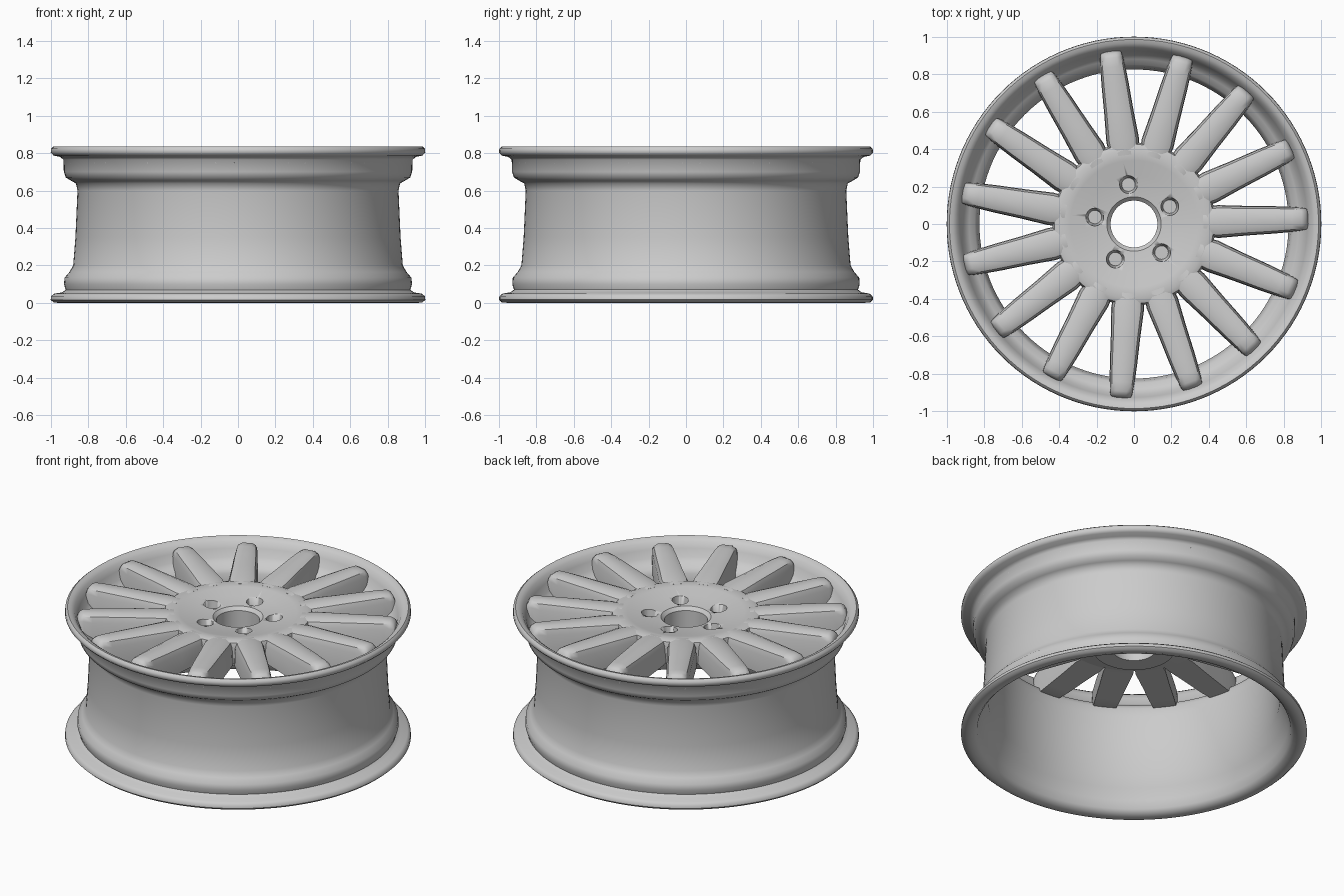
import bpy, bmesh, math
from mathutils import Matrix, Vector

SPOKES = 15
SPOKE_OFFSET = math.radians(1.7)
LUGS = 5
LUG_OFFSET = math.radians(26)

cube = bpy.data.objects.get("Cube")
if cube:
    bpy.data.objects.remove(cube, do_unlink=True)

metal = bpy.data.materials.new("light grey metal")
metal.use_nodes = True
metal.diffuse_color = (0.6, 0.6, 0.6, 1)
metal.node_tree.nodes["Principled BSDF"].inputs["Base Color"].default_value = (0.6, 0.6, 0.6, 1)


def finish(bm, name, angle=35):
    """Turn a bmesh into a smooth shaded metal object."""
    bmesh.ops.recalc_face_normals(bm, faces=bm.faces)
    mesh = bpy.data.meshes.new(name)
    bm.to_mesh(mesh)
    bm.free()
    mesh.materials.append(metal)
    obj = bpy.data.objects.new(name, mesh)
    bpy.context.collection.objects.link(obj)
    bpy.ops.object.select_all(action="DESELECT")
    obj.select_set(True)
    bpy.context.view_layer.objects.active = obj
    bpy.ops.object.shade_smooth_by_angle(angle=math.radians(angle))
    return obj


def lathe(profile, steps=120):
    """Revolve a closed (radius, height) outline around z."""
    bm = bmesh.new()
    rings = []
    for i in range(steps):
        a = 2 * math.pi * i / steps
        rings.append([bm.verts.new((r * math.cos(a), r * math.sin(a), z)) for r, z in profile])
    for i in range(steps):
        here, there = rings[i], rings[(i + 1) % steps]
        for j in range(len(profile)):
            k = (j + 1) % len(profile)
            bm.faces.new((here[j], there[j], there[k], here[k]))
    return bm


# Rim barrel: outer side from bottom to top, then the inner side back down
rim_outer = [(0.925, 0.01), (0.955, 0), (0.985, 0.003), (1, 0.017), (0.998, 0.036), (0.98, 0.05),
             (0.94, 0.056), (0.92, 0.07), (0.929, 0.10), (0.926, 0.135), (0.90, 0.165),
             (0.88, 0.20), (0.868, 0.35), (0.857, 0.60), (0.865, 0.638), (0.89, 0.652),
             (0.92, 0.67), (0.93, 0.70), (0.932, 0.765), (0.95, 0.78), (0.985, 0.787)]
rim_inner = [(1, 0.803), (0.998, 0.824), (0.985, 0.835), (0.965, 0.83), (0.945, 0.815),
             (0.925, 0.78), (0.908, 0.732), (0.88, 0.705), (0.85, 0.69), (0.836, 0.66),
             (0.825, 0.60), (0.84, 0.22), (0.872, 0.15), (0.893, 0.08), (0.907, 0.03)]
finish(lathe(rim_outer + rim_inner), "rim_barrel", 50)

# Hub: dished disc with a centre bore and a mounting boss underneath
hub_outline = [(0.125, 0.57), (0.235, 0.57), (0.255, 0.64), (0.42, 0.67), (0.435, 0.77),
               (0.425, 0.805), (0.40, 0.815), (0.34, 0.808), (0.26, 0.787), (0.145, 0.775),
               (0.125, 0.755)]
hub = finish(lathe(hub_outline, 90), "hub")

# Lug holes: tapered pockets cut into the hub face
bm = bmesh.new()
for i in range(LUGS):
    a = LUG_OFFSET + 2 * math.pi * i / LUGS
    place = Matrix.Translation((0.212 * math.cos(a), 0.212 * math.sin(a), 0.76))
    bmesh.ops.create_cone(bm, cap_ends=True, segments=20, radius1=0.036, radius2=0.054,
                          depth=0.14, matrix=place)
cutter = finish(bm, "lug_hole_cutter")
cutter.hide_render = True
cut = hub.modifiers.new("lug_holes", "BOOLEAN")
cut.operation = "DIFFERENCE"
cut.solver = "EXACT"
cut.object = cutter
bpy.context.view_layer.objects.active = hub
bpy.ops.object.modifier_apply(modifier=cut.name)
bpy.data.objects.remove(cutter, do_unlink=True)

# Spokes: tapered lofts; each station is (radius, half width, top, bottom)
stations = [(0.37, 0.078, 0.812, 0.67), (0.45, 0.088, 0.82, 0.67), (0.60, 0.079, 0.824, 0.665),
            (0.75, 0.073, 0.828, 0.66), (0.845, 0.067, 0.83, 0.66), (0.895, 0.062, 0.829, 0.69),
            (0.918, 0.058, 0.817, 0.715), (0.93, 0.05, 0.79, 0.745)]


def section(r, w, top, bottom):
    """Crowned cross-section with drafted sides and softened upper edges."""
    shoulder = bottom + 0.72 * (top - bottom)
    half = [(w, bottom), (0.96 * w, shoulder), (0.82 * w, top - 0.013), (0.45 * w, top)]
    return [Vector((r, y, z)) for y, z in half] + [Vector((r, -y, z)) for y, z in reversed(half)]


bm = bmesh.new()
for i in range(SPOKES):
    turn = Matrix.Rotation(SPOKE_OFFSET + 2 * math.pi * i / SPOKES, 3, "Z")
    loops = [[bm.verts.new(turn @ p) for p in section(*s)] for s in stations]
    for a, b in zip(loops, loops[1:]):
        for j in range(len(a)):
            k = (j + 1) % len(a)
            bm.faces.new((a[j], a[k], b[k], b[j]))
    bm.faces.new(loops[0])
    bm.faces.new(loops[-1])
finish(bm, "spokes", 40)
